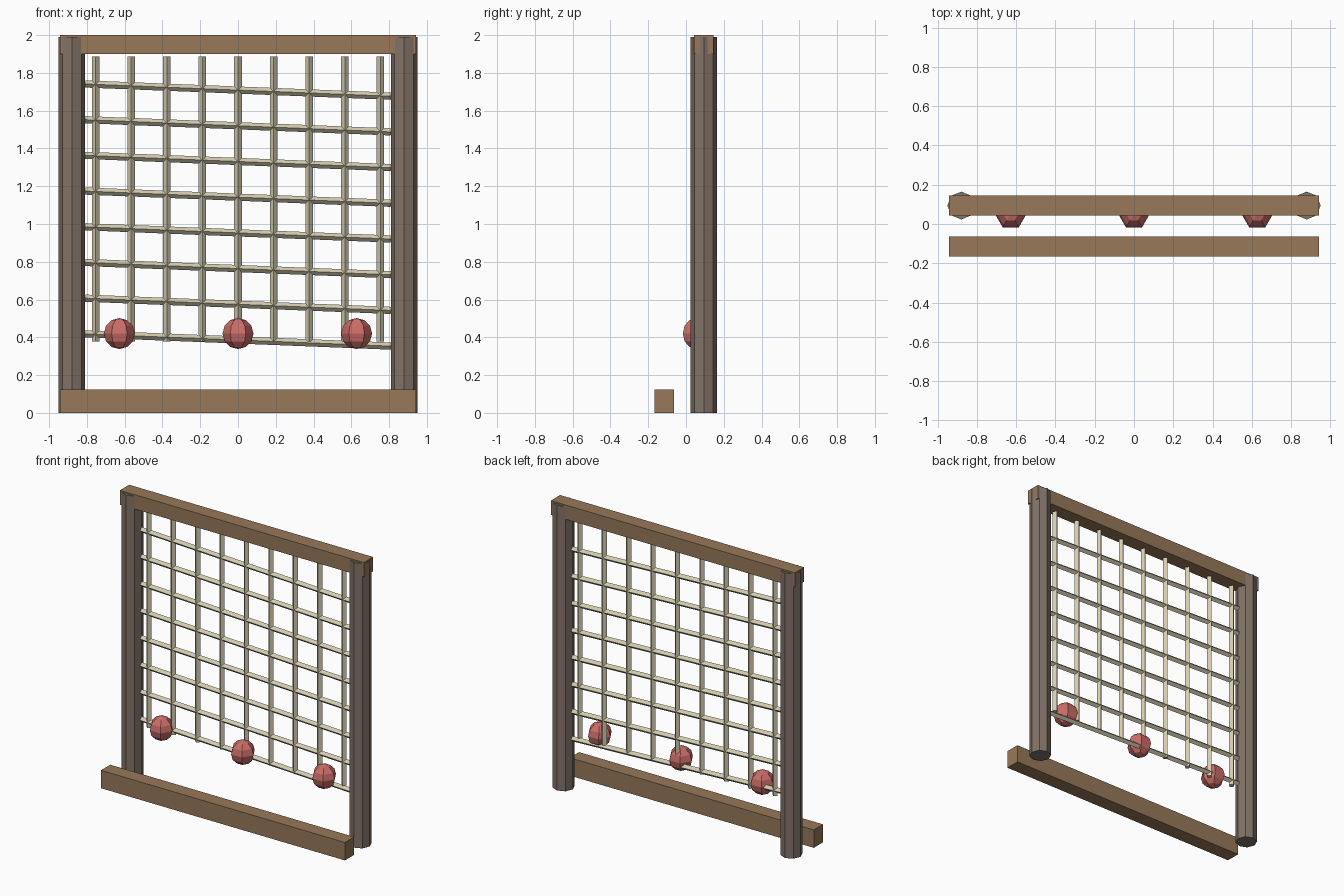
import bpy, math

if "Cube" in bpy.data.objects:
    bpy.data.objects.remove(bpy.data.objects["Cube"])


def mat(name, rgb):
    m = bpy.data.materials.new(name)
    m.diffuse_color = (*rgb, 1)
    m.use_nodes = True
    m.node_tree.nodes["Principled BSDF"].inputs["Base Color"].default_value = m.diffuse_color
    return m


WOOD = mat("beam wood", (0.31, 0.19, 0.10))
POST = mat("post wood", (0.22, 0.17, 0.135))
ROPE = mat("rope", (0.66, 0.60, 0.43))
RED = mat("red ball", (0.60, 0.155, 0.14))
NET_Y = 0.094


def finish(name, material):
    ob = bpy.context.object
    ob.name = name
    ob.data.materials.append(material)
    return ob


def beam(name, y, z0, z1):
    bpy.ops.mesh.primitive_cube_add(size=1, location=(0, y, (z0 + z1) / 2))
    ob = finish(name, WOOD)
    ob.scale = (1.885, 0.102, z1 - z0)


def rod(name, sides, r, length, loc, material, rot=(0, 0, 0)):
    bpy.ops.mesh.primitive_cylinder_add(vertices=sides, radius=r, depth=length,
                                        location=loc, rotation=rot)
    finish(name, material)


# Top rail and base board in front of the posts
beam("top_rail", NET_Y, 1.90, 2.0)
beam("base_board", -0.115, 0, 0.125)

# Octagonal posts
for side, x in (("left", -0.88), ("right", 0.88)):
    rod(side + "_post", 8, 0.071, 1.99, (x, NET_Y, 0.995), POST)

# Hanging ropes
for i in range(9):
    rod(f"vertical_rope_{i + 1}", 4, 0.02, 1.507,
        ((i - 4) * 0.1885, NET_Y, 1.132), ROPE)

# Cross ropes, falling slightly to the right
for i in range(8):
    rod(f"cross_rope_{i + 1}", 4, 0.019, 1.62,
        (0, NET_Y, 0.386 + i * 0.189), ROPE, (0, math.pi / 2 + 0.04, 0))

# Balls tied to the lowest rope
for i in (-1, 0, 1):
    bpy.ops.mesh.primitive_uv_sphere_add(segments=6, ring_count=6, radius=0.082,
                                         location=(i * 0.628, 0.054, 0.42),
                                         rotation=(0, 0, math.pi / 6))
    ob = finish(f"ball_{i + 2}", RED)
    # turn so that a flat side faces the front
    front = min(v.co.y for v in ob.data.vertices)
    ob.rotation_euler.z = math.pi / 6 if front < -0.08 else 0
